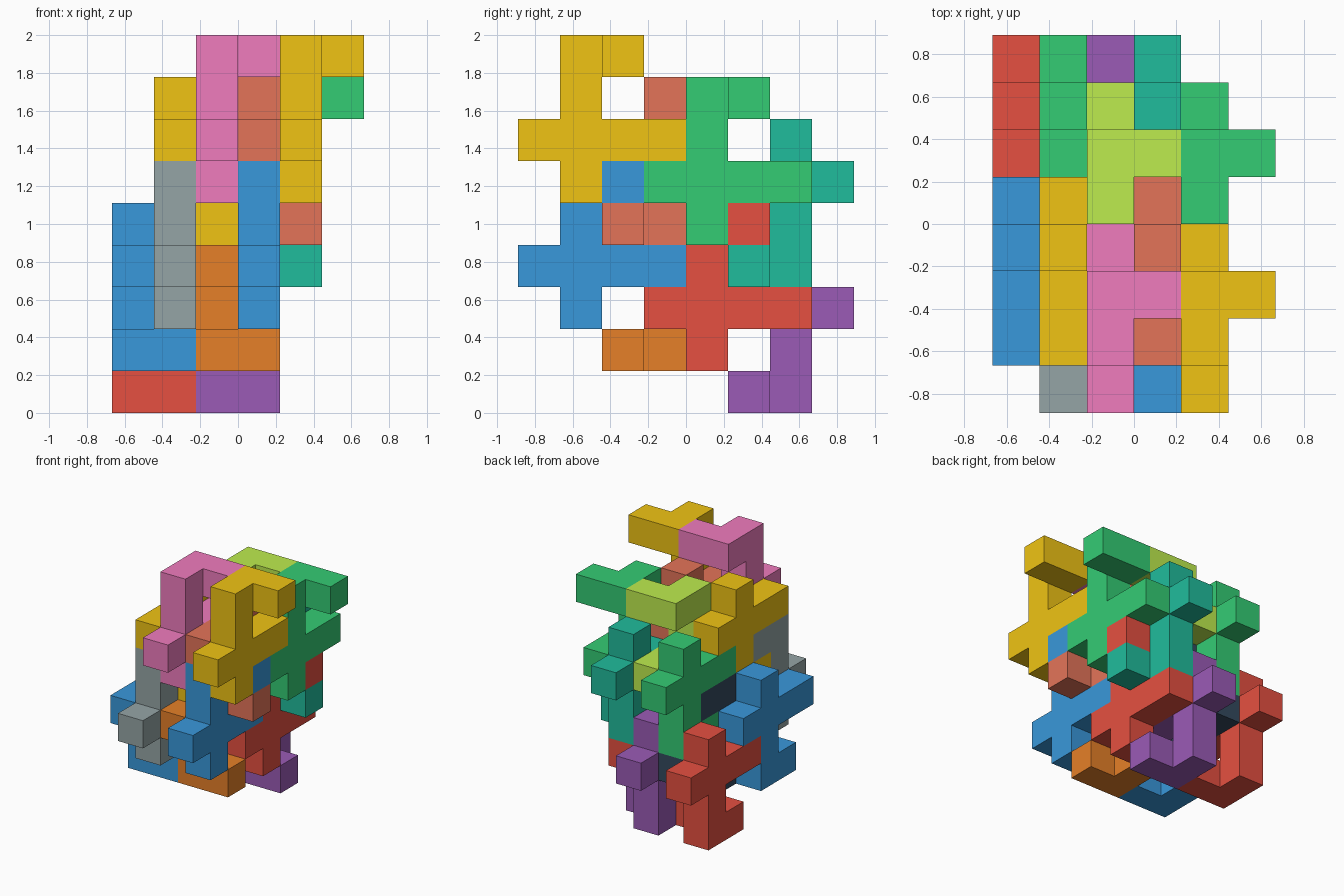
import bpy, bmesh
from math import pi

if "Cube" in bpy.data.objects:
    bpy.data.objects.remove(bpy.data.objects["Cube"])

U = 2 / 9  # edge of one unit cube

# The nine cubes of one block: post, cross arms, hooked top, side nub
CELLS = [(0, 0, k) for k in range(4)] + [
    (0, -1, 1), (0, 1, 1), (0, 2, 1), (0, 1, 3), (1, 1, 3)]

# Screen colours, turned to linear values when the materials are made
COLOURS = {
    "gold": (240, 196, 20), "pink": (240, 124, 190),
    "green": (52, 204, 116), "lime": (190, 236, 78),
    "blue": (57, 152, 219), "grey": (149, 165, 166),
    "red": (230, 80, 65), "navy": (52, 73, 94),
    "salmon": (228, 116, 89), "teal": (32, 188, 156),
    "orange": (230, 128, 40), "purple": (155, 91, 182)}


def block_mesh():
    """Cubes welded into one solid, shared inner walls removed."""
    bm = bmesh.new()
    for x, y, z in CELLS:
        verts = bmesh.ops.create_cube(bm, size=U)["verts"]
        bmesh.ops.translate(bm, verts=verts, vec=(x * U, y * U, z * U))
    bmesh.ops.remove_doubles(bm, verts=bm.verts, dist=U / 100)
    seen = {}
    for f in bm.faces:
        c = f.calc_center_median()
        seen.setdefault(tuple(round(v / U * 2) for v in c), []).append(f)
    inner = [f for fs in seen.values() if len(fs) > 1 for f in fs]
    bmesh.ops.delete(bm, geom=inner, context="FACES")
    bmesh.ops.dissolve_limit(bm, angle_limit=0.01, verts=bm.verts, edges=bm.edges)
    bmesh.ops.recalc_face_normals(bm, faces=bm.faces)
    mesh = bpy.data.meshes.new("block")
    bm.to_mesh(mesh)
    bm.free()
    return mesh


def linear(v):
    v /= 255
    return v / 12.92 if v <= 0.04045 else ((v + 0.055) / 1.055) ** 2.4


base = block_mesh()
mats = {}
for name, rgb in COLOURS.items():
    mats[name] = bpy.data.materials.new(name)
    mats[name].diffuse_color = (*map(linear, rgb), 1)


def place(colour, cell, flipped):
    """Set a block with its post end in a grid cell, upright or turned over."""
    mesh = base.copy()
    mesh.materials.append(mats[colour])
    kind = "hanging" if flipped else "upright"
    ob = bpy.data.objects.new(f"{colour}_{kind}_block", mesh)
    i, j, k = cell
    ob.location = ((i - 2.5) * U, (j - 3.5) * U, (k + 0.5) * U)
    ob.rotation_euler.x = pi if flipped else 0
    bpy.context.collection.objects.link(ob)


# Blocks interlock on a 2 x 2 x 2 lattice, indexed by layer, row and column
UPRIGHT = [[("gold", "pink"), ("green", "lime")], [("blue", "grey"), ("red", "navy")]]
HANGING = [[("salmon", "gold"), ("teal", "green")], [("orange", "blue"), ("purple", "red")]]
for layer in range(2):
    for row in range(2):
        for col in range(2):
            dx, dy, dz = -layer - 2 * col, 3 * row, -3 * layer - row
            place(UPRIGHT[layer][row][col], (4 + dx, 1 + dy, 5 + dz), False)
            place(HANGING[layer][row][col], (3 + dx, 3 + dy, 7 + dz), True)

for m in bpy.data.materials:
    if m.users and not m.is_grease_pencil:
        m.use_nodes = True
        m.node_tree.nodes["Principled BSDF"].inputs["Base Color"].default_value = m.diffuse_color
